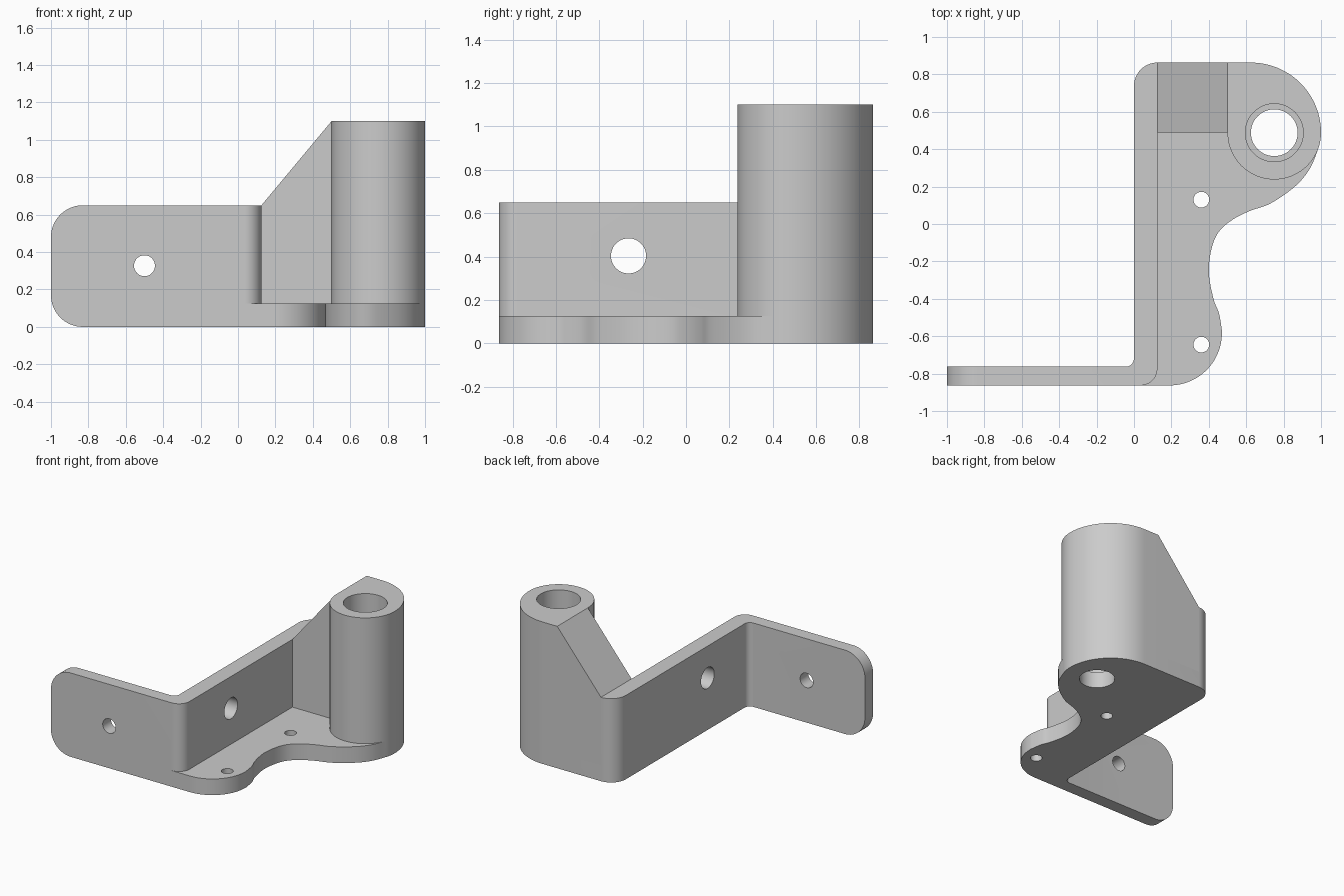
import bpy, bmesh
from math import cos, sin, radians
from mathutils import Vector

if "Cube" in bpy.data.objects:
    bpy.data.objects.remove(bpy.data.objects["Cube"])

# Main dimensions
BACK, FRONT = 0.863, -0.863
PLATE_H, WALL_H, BOSS_H = 0.125, 0.65, 1.1
WALL_T, ARM_IN = 0.125, -0.763
BOSS_X, BOSS_Y, BOSS_R = 0.75, 0.488, 0.25

grey = bpy.data.materials.new("plain_grey")
grey.use_nodes = True
grey.diffuse_color = (0.6, 0.6, 0.6, 1)
grey.node_tree.nodes["Principled BSDF"].inputs["Base Color"].default_value = (0.6, 0.6, 0.6, 1)


def arc(cx, cy, r, start, end, steps=16):
    angles = [radians(start + (end - start) * i / steps) for i in range(steps + 1)]
    return [(cx + r * cos(a), cy + r * sin(a)) for a in angles]


def spline(pts, steps=6):
    """Catmull-Rom curve through the points."""
    p = [Vector(q) for q in [pts[0]] + pts + [pts[-1]]]
    out = []
    for a, b, c, d in zip(p, p[1:], p[2:], p[3:]):
        for i in range(steps):
            t = i / steps
            out.append(tuple(0.5 * (2 * b + (c - a) * t + (2 * a - 5 * b + 4 * c - d) * t * t
                                    + (3 * b - a - 3 * c + d) * t ** 3)))
    return out + [pts[-1]]


def prism(name, outline, lo, hi, axis="z"):
    """Extrude a closed outline along one axis."""
    place = {"x": lambda u, v, w: (w, u, v),
             "y": lambda u, v, w: (u, w, v),
             "z": lambda u, v, w: (u, v, w)}[axis]
    pts = []
    for q in outline:
        if not pts or (Vector(q) - Vector(pts[-1])).length > 1e-4:
            pts.append(q)
    if (Vector(pts[0]) - Vector(pts[-1])).length < 1e-4:
        pts.pop()
    bm = bmesh.new()
    bottom = bm.faces.new([bm.verts.new(place(u, v, lo)) for u, v in pts])
    top = bmesh.ops.extrude_face_region(bm, geom=[bottom])["geom"]
    shift = Vector(place(0, 0, hi - lo))
    bmesh.ops.translate(bm, vec=shift, verts=[g for g in top if isinstance(g, bmesh.types.BMVert)])
    bmesh.ops.recalc_face_normals(bm, faces=bm.faces)
    mesh = bpy.data.meshes.new(name)
    bm.to_mesh(mesh)
    bm.free()
    mesh.materials.append(grey)
    obj = bpy.data.objects.new(name, mesh)
    bpy.context.collection.objects.link(obj)
    return obj


def combine(target, tool, operation):
    mod = target.modifiers.new(operation, "BOOLEAN")
    mod.operation, mod.solver, mod.object = operation, "EXACT", tool
    bpy.context.view_layer.objects.active = target
    bpy.ops.object.modifier_apply(modifier=mod.name)
    bpy.data.objects.remove(tool)


# Upright wall with the side arm, bent in one piece
bracket = prism("mounting_bracket",
                [(-1, FRONT)] + arc(0.035, FRONT + 0.09, 0.09, -90, 0)
                + arc(WALL_T, BACK - 0.125, 0.125, 90, 180)
                + arc(-0.045, ARM_IN + 0.045, 0.045, 0, -90, 10) + [(-1, ARM_IN)],
                0, WALL_H)

# Rounded free end of the arm
end_r = 0.17
rounding = prism("arm_end_rounding",
                 arc(-1 + end_r, WALL_H - end_r, end_r, 90, 180)
                 + arc(-1 + end_r, end_r, end_r, 180, 270) + [(1, 0), (1, WALL_H)],
                 -1, 1, "y")
combine(bracket, rounding, "INTERSECT")

# Base plate with its waisted edge
outer_arc = arc(BOSS_X - 0.125, BOSS_Y, BACK - BOSS_Y, 0, 90, 32)
waist = spline([(0.47, -0.57), (0.455, -0.48), (0.425, -0.4), (0.4, -0.26), (0.415, -0.13),
                (0.455, -0.04), (0.53, 0.025), (0.62, 0.07), (0.73, 0.11), (0.86, 0.2),
                (0.94, 0.295)] + arc(BOSS_X, BOSS_Y, BOSS_R, -20, -20, 1)[:1])
plate = prism("base_plate",
              [(0.035, FRONT)] + arc(0.19, -0.583, 0.28, -90, 0, 24) + waist
              + arc(BOSS_X, BOSS_Y, BOSS_R, -20, 0, 5) + outer_arc
              + [(0.5, BACK), (WALL_T, BACK), (0.035, 0.6)],
              0, PLATE_H)
combine(bracket, plate, "UNION")

# Tall boss, squared off towards the back
boss = prism("boss", arc(BOSS_X, BOSS_Y, BOSS_R, -180, 0, 45) + outer_arc + [(0.5, BACK)],
             PLATE_H, BOSS_H)
combine(bracket, boss, "UNION")

# Solid sloping gusset between wall and boss
gusset = prism("gusset", [(WALL_T, PLATE_H), (0.5, PLATE_H), (0.5, BOSS_H), (WALL_T, WALL_H)],
               BOSS_Y, BACK, "y")
combine(bracket, gusset, "UNION")

# Holes: (name, centre, radius, from, to, axis)
holes = [
    ("boss_bore", BOSS_X, BOSS_Y, 0.155, PLATE_H, 1.3, "z"),
    ("boss_through_hole", BOSS_X, BOSS_Y, 0.125, -0.1, 0.3, "z"),
    ("plate_back_hole", 0.36, 0.13, 0.042, -0.1, 0.3, "z"),
    ("plate_front_hole", 0.36, -0.645, 0.042, -0.1, 0.3, "z"),
    ("wall_hole", -0.265, 0.403, 0.081, -0.1, 0.2, "x"),
    ("arm_hole", -0.5, 0.327, 0.056, -1, -0.7, "y"),
]
for name, u, v, r, lo, hi, axis in holes:
    combine(bracket, prism(name, arc(u, v, r, 0, 360, 48), lo, hi, axis), "DIFFERENCE")

# Smooth curved faces, keep the edges sharp
bpy.ops.object.select_all(action="DESELECT")
bracket.select_set(True)
bpy.context.view_layer.objects.active = bracket
bpy.ops.object.shade_smooth_by_angle(angle=radians(25))
